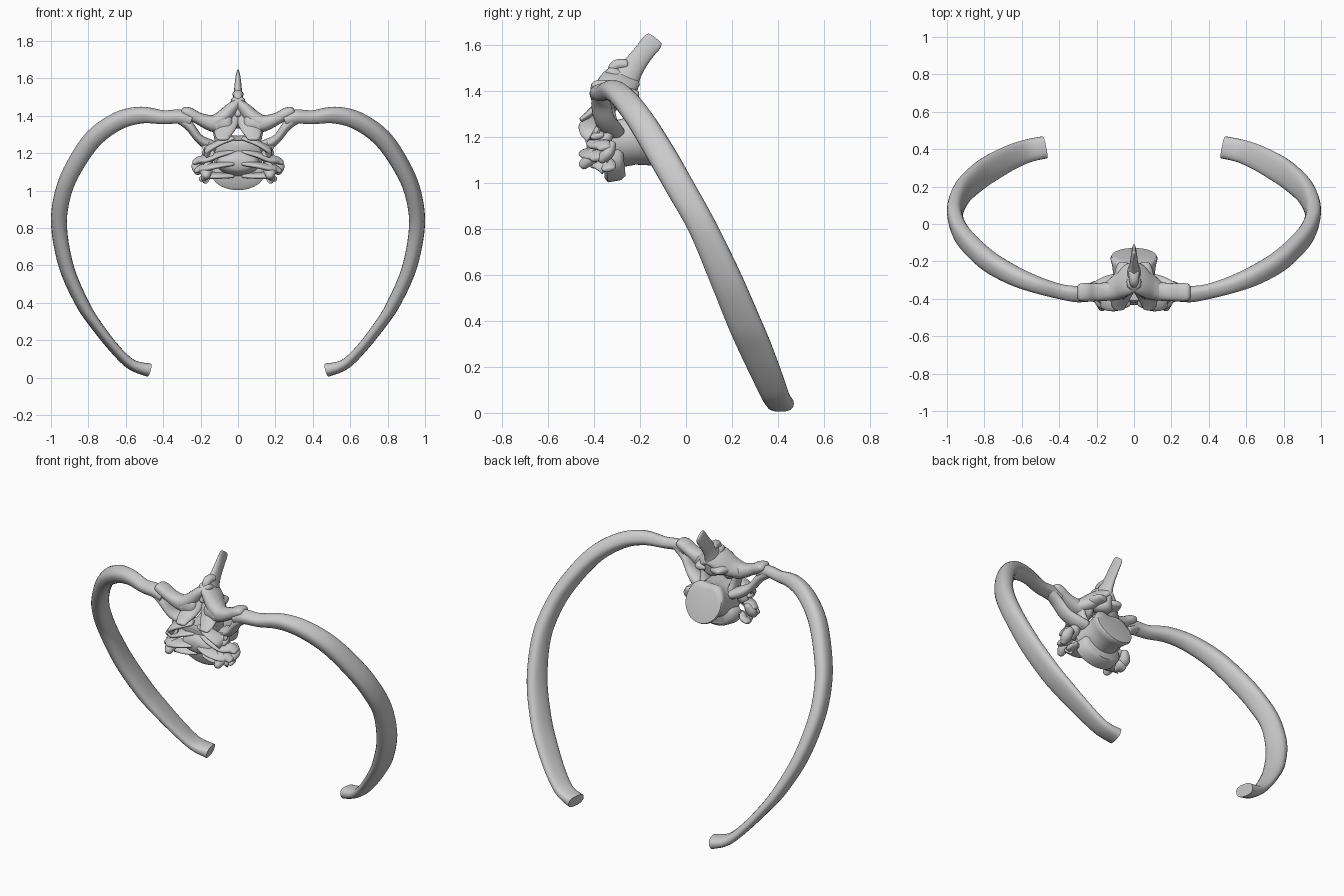
import bpy, bmesh, math
from mathutils import Vector


def catmull(p0, p1, p2, p3, t):
    return [0.5 * (2 * b + (c - a) * t + (2 * a - 5 * b + 4 * c - d) * t * t
                   + (3 * b - a - 3 * c + d) * t ** 3) for a, b, c, d in zip(p0, p1, p2, p3)]


def finish(name, rings, mirror):
    """Skin a list of rings, cap both ends, smooth, optionally mirror in x."""
    bm = bmesh.new()
    loops = [[bm.verts.new(p) for p in r] for r in rings]
    n = len(loops[0])
    for a, b in zip(loops, loops[1:]):
        for i in range(n):
            bm.faces.new((a[i], a[(i + 1) % n], b[(i + 1) % n], b[i]))
    bm.faces.new(loops[0])
    bm.faces.new(loops[-1])
    bmesh.ops.recalc_face_normals(bm, faces=bm.faces)
    me = bpy.data.meshes.new(name)
    bm.to_mesh(me)
    bm.free()
    ob = bpy.data.objects.new(name, me)
    bpy.context.collection.objects.link(ob)
    bpy.ops.object.select_all(action='DESELECT')
    ob.select_set(True)
    bpy.context.view_layer.objects.active = ob
    bpy.ops.object.shade_smooth_by_angle(angle=math.radians(50))
    if mirror:
        ob.modifiers.new("mirror", 'MIRROR').use_mirror_merge = False
    return ob


def sweep(name, pts, w0, w1=None, mirror=True, steps=5, sides=20, rounded=True, power=1.0):
    """Sweep a (super)ellipse along points (x, y, z, half_width, half_thickness)."""
    w0, w1 = Vector(w0), Vector(w1 or w0)
    ext = [pts[0]] + list(pts) + [pts[-1]]
    path = []
    for i in range(len(pts) - 1):
        path += [catmull(*ext[i:i + 4], s / steps) for s in range(steps)]
    path.append(list(pts[-1]))
    rings = []
    for i, p in enumerate(path):
        c = Vector(p[:3])
        t = (Vector(path[min(i + 1, len(path) - 1)][:3]) - Vector(path[max(i - 1, 0)][:3])).normalized()
        w = w0.lerp(w1, i / (len(path) - 1))
        u = (w - t * w.dot(t)).normalized()
        v = t.cross(u)

        def bend(x):
            return math.copysign(abs(x) ** power, x)

        def ring(k, off):
            return [c + t * off + u * p[3] * k * bend(math.cos(a)) + v * p[4] * k * bend(math.sin(a))
                    for a in (2 * math.pi * j / sides for j in range(sides))]
        cap = min(p[3], p[4])
        if rounded and i == 0:
            rings += [ring(.4, -.55 * cap), ring(.8, -.35 * cap)]
        rings.append(ring(1, 0))
        if rounded and i == len(path) - 1:
            rings += [ring(.8, .35 * cap), ring(.4, .55 * cap)]
    return finish(name, rings, mirror)


def disc(name, sections, notch, tilt):
    """Loft heart-shaped sections (y, z, half_x, half_z), notched towards the canal."""
    rings = []
    for y, z, rx, rz in sections:
        ring = []
        for j in range(40):
            a = 2 * math.pi * j / 40
            dip = notch * math.exp(-((a - math.pi / 2) / .45) ** 2)
            ring.append(Vector((rx * math.cos(a), y - tilt * rz * math.sin(a),
                                z + rz * math.sin(a) * (1 - dip))))
        rings.append(ring)
    return finish(name, rings, False)


# Ribs: flat bands that curve round, down and forward
sweep("rib", [
    (.25, -.375, 1.375, .04, .036), (.31, -.375, 1.395, .043, .034),
    (.40, -.36, 1.392, .04, .034), (.52, -.325, 1.403, .044, .043),
    (.645, -.275, 1.37, .052, .046), (.775, -.20, 1.275, .058, .047),
    (.88, -.105, 1.12, .062, .044), (.937, -.025, .98, .062, .042),
    (.957, .07, .81, .062, .041), (.917, .17, .59, .07, .038),
    (.835, .25, .40, .074, .034), (.762, .30, .285, .074, .029),
    (.66, .355, .155, .068, .026), (.57, .39, .07, .062, .028),
    (.478, .41, .04, .06, .036)],
    (0, .88, .47), (.25, .97, .0), rounded=False, power=.8)

# Rib necks running in to the vertebral body
sweep("rib_neck", [
    (.32, -.37, 1.395, .035, .033), (.26, -.37, 1.345, .042, .026),
    (.21, -.355, 1.28, .045, .024), (.15, -.33, 1.24, .05, .033),
    (.10, -.31, 1.22, .045, .03)], (0, 1, 0))

# Vertebral body with flared rims, and the disc in front of it
disc("vertebral_body", [
    (-.385, 1.17, .10, .09), (-.365, 1.175, .13, .115), (-.32, 1.18, .125, .112),
    (-.26, 1.185, .112, .106), (-.215, 1.19, .118, .113), (-.185, 1.195, .126, .122),
    (-.172, 1.195, .12, .115), (-.168, 1.195, .09, .085)], .2, .38)
disc("lower_plate", [
    (-.36, 1.09, .11, .07), (-.348, 1.09, .14, .088), (-.29, 1.1, .135, .088),
    (-.27, 1.105, .11, .075)], .1, .1)
disc("front_boss", [
    (-.43, 1.14, .05, .025), (-.42, 1.145, .09, .045), (-.39, 1.15, .11, .065),
    (-.34, 1.15, .12, .08)], 0, .1)

# Neural arch: pedicles and laminae around the canal
sweep("pedicle", [
    (.09, -.33, 1.22, .05, .03), (.105, -.35, 1.29, .045, .024),
    (.115, -.36, 1.36, .05, .03)], (0, 1, 0))
sweep("lamina", [
    (.14, -.365, 1.355, .05, .04), (.085, -.335, 1.38, .07, .045),
    (.035, -.30, 1.425, .085, .04), (-.01, -.27, 1.46, .08, .03)], (0, 1, -.25))
sweep("arch_plate", [
    (.0, -.315, 1.46, .03, .025), (.035, -.335, 1.40, .05, .025),
    (.065, -.375, 1.34, .055, .022), (.08, -.42, 1.30, .045, .016),
    (.08, -.455, 1.275, .03, .01)], (1, 0, 0))

# Transverse processes with blunt knobs against the ribs
sweep("transverse_process", [
    (.06, -.345, 1.355, .055, .06), (.14, -.36, 1.36, .05, .044),
    (.21, -.365, 1.385, .048, .032), (.26, -.365, 1.412, .05, .032),
    (.29, -.365, 1.425, .045, .024)], (0, 1, 0), power=.85)

# Spinous process sweeping up and back
sweep("spinous_process", [
    (0, -.29, 1.37, .07, .06), (0, -.265, 1.45, .065, .038),
    (0, -.225, 1.51, .048, .024), (0, -.18, 1.57, .043, .018),
    (0, -.148, 1.61, .044, .012), (0, -.135, 1.627, .036, .007)], (0, 1, -.6), mirror=False)
sweep("spine_crest", [
    (0, -.34, 1.40, .022, .03), (0, -.325, 1.47, .022, .022),
    (0, -.305, 1.51, .025, .024), (0, -.26, 1.515, .03, .022)], (1, 0, 0), mirror=False)

# Articular facets under the spine
sweep("back_facet", [
    (.06, -.30, 1.38, .05, .03), (.055, -.25, 1.385, .045, .028),
    (.05, -.215, 1.385, .035, .018)], (1, 0, 0))

# Layered ridges fanning out on either side of the body
for i, (z, x, y) in enumerate([(1.225, .185, -.40), (1.175, .235, -.37),
                               (1.13, .225, -.40), (1.085, .20, -.35)]):
    sweep(f"side_ridge_{i + 1}", [
        (.03, y - .01, z + .055 - .02 * i, .03, .012), (.10, y - .025, z + .03 - .012 * i, .042, .015),
        (.16, y - .01, z - .005, .048, .018), (x - .03, y + .01, z - .012, .038, .02),
        (x, y + .015, z - .025, .028, .013)], (0, 1, .2))

# Small knobs joining the ridges
for i, (x, y, z) in enumerate([(.215, -.34, 1.13), (.17, -.42, 1.105), (.15, -.35, 1.19)]):
    sweep(f"side_knob_{i + 1}", [
        (x, y - .03, z - .03, .02, .02), (x, y, z, .034, .028),
        (x - .015, y + .02, z + .04, .02, .018)], (1, 0, 0))
